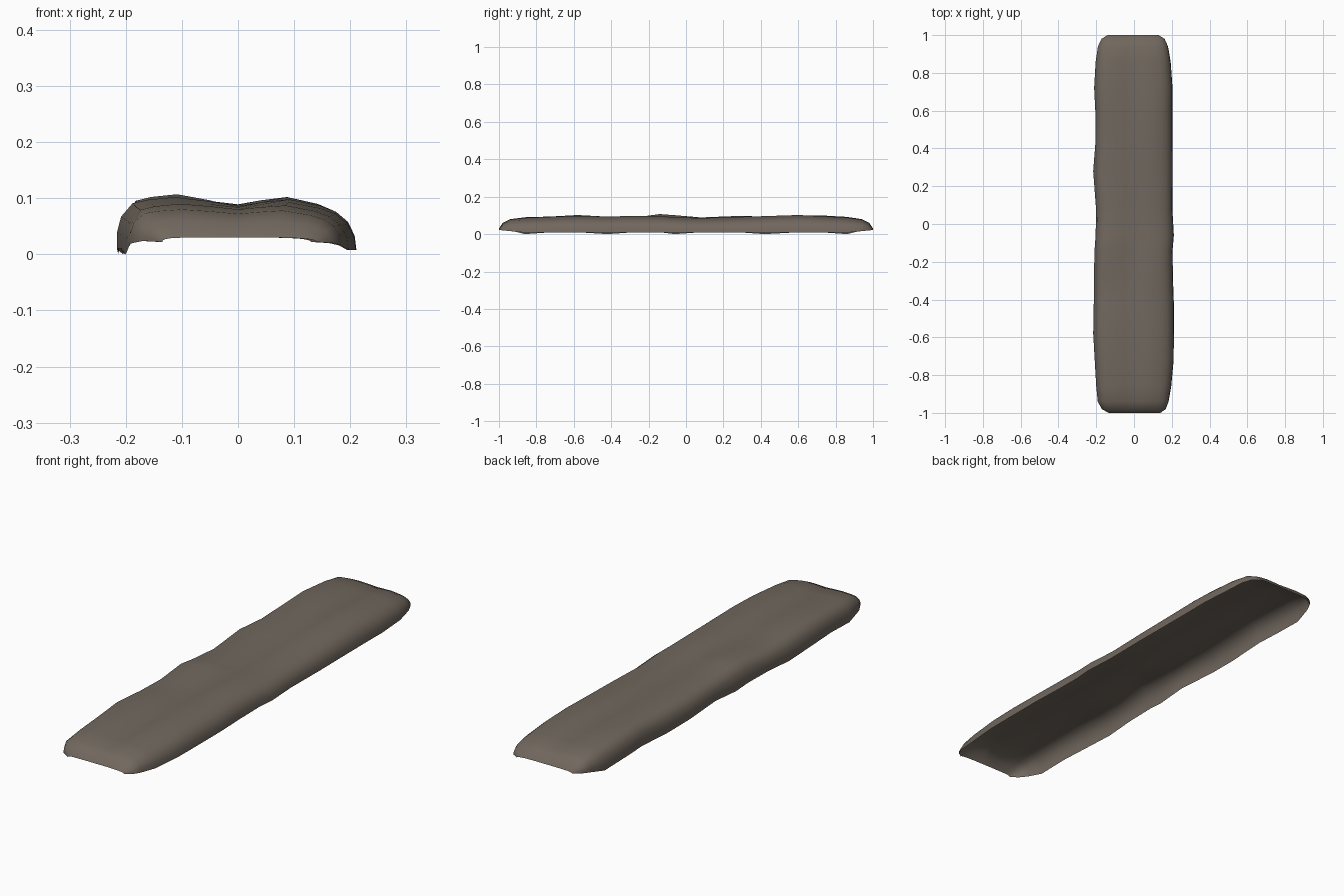
import bpy, bmesh

# Stations along the plank: y, left x, right x, left ridge z, middle z, right ridge z
ROWS = [
    (-1.00, -.135, .140, .030, .030, .030),
    (-.98, -.170, .168, .060, .056, .058),
    (-.94, -.192, .183, .080, .072, .078),
    (-.86, -.200, .197, .090, .080, .087),
    (-.72, -.208, .210, .094, .084, .093),
    (-.58, -.216, .211, .102, .086, .098),
    (-.42, -.213, .211, .093, .086, .094),
    (-.28, -.212, .206, .088, .082, .097),
    (-.14, -.209, .204, .107, .084, .096),
    (-.06, -.203, .211, .101, .083, .090),
    (.08, -.201, .203, .089, .080, .086),
    (.28, -.216, .205, .097, .086, .092),
    (.42, -.205, .204, .094, .088, .096),
    (.60, -.205, .203, .100, .089, .102),
    (.72, -.211, .204, .100, .086, .096),
    (.86, -.203, .194, .092, .080, .089),
    (.94, -.191, .180, .080, .072, .078),
    (.98, -.172, .162, .060, .056, .058),
    (1.00, -.140, .130, .030, .030, .030),
]
# Half section from ridge-side rim to middle: (fraction of half width, height fraction)
LEFT = [(1, 0), (1, .3), (.965, .62), (.87, .88), (.74, .95), (.52, 1), (.25, .55)]
RIGHT = [(1, 0), (.985, .28), (.93, .55), (.83, .75), (.70, .87), (.43, 1), (.2, .55)]


def half(xe, ridge, mid, rim, table):
    pts = []
    for i, (u, h) in enumerate(table):
        if i < 6:
            z = rim + (ridge - rim) * h
        else:
            z = mid + (ridge - mid) * h
        pts.append((xe * u, z))
    return pts


# Open-bottomed worn plank shell, lofted from end to end
bm = bmesh.new()
grid = []
for k, (y, xl, xr, zl, zm, zr) in enumerate(ROWS):
    t = max(0, (abs(y) - .86) / .14)
    rim_l = .006 + .016 * t + (.004 if k % 3 else -.006 * (1 - t))
    rim_r = .008 + .014 * t
    left = half(xl, zl, zm, rim_l, LEFT)
    right = half(xr, zr, zm, rim_r, RIGHT)
    section = left + [(0, zm)] + right[::-1]
    # sides lean in and out a little along the length
    grid.append([bm.verts.new((x, y, z)) for x, z in section])

for a, b in zip(grid, grid[1:]):
    for i in range(len(a) - 1):
        bm.faces.new((a[i], a[i + 1], b[i + 1], b[i]))
bmesh.ops.recalc_face_normals(bm, faces=bm.faces)
bm.normal_update()
if sum(f.normal.z for f in bm.faces) < 0:
    bmesh.ops.reverse_faces(bm, faces=bm.faces)

# Settle it on the ground
low = min(v.co.z for v in bm.verts)
for v in bm.verts:
    v.co.z -= low
for f in bm.faces:
    f.smooth = True

mesh = bpy.data.meshes.new("stone_plank")
bm.to_mesh(mesh)
bm.free()
plank = bpy.data.objects.new("stone_plank", mesh)
bpy.context.collection.objects.link(plank)

# Brown-grey colour
mat = bpy.data.materials.new("brown_grey")
mat.diffuse_color = (.165, .138, .112, 1)
mesh.materials.append(mat)
